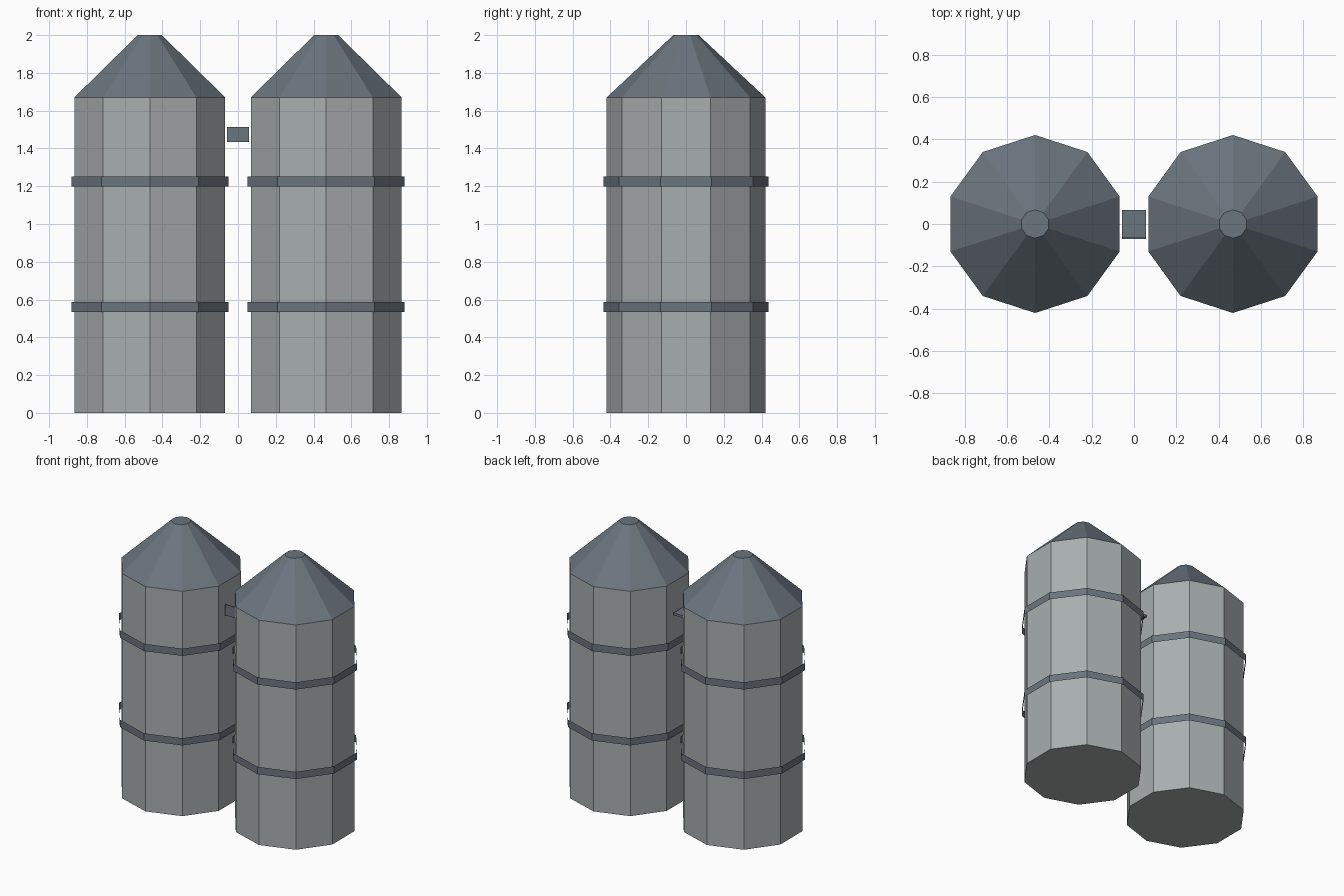
import bpy, bmesh
from math import sin, cos, pi

if "Cube" in bpy.data.objects:
    bpy.data.objects.remove(bpy.data.objects["Cube"], do_unlink=True)


def material(name, rgb):
    m = bpy.data.materials.new(name)
    m.use_nodes = True
    m.diffuse_color = (*rgb, 1)
    m.node_tree.nodes["Principled BSDF"].inputs["Base Color"].default_value = (*rgb, 1)
    return m


concrete = material("pale grey concrete", (0.39, 0.42, 0.42))
steel = material("blue grey steel", (0.147, 0.178, 0.209))

SIDES = 10
TOWER_X = 0.467
RADIUS = 0.42


def finish(name, bm, mat):
    bmesh.ops.recalc_face_normals(bm, faces=bm.faces)
    mesh = bpy.data.meshes.new(name)
    bm.to_mesh(mesh)
    bm.free()
    mesh.materials.append(mat)
    obj = bpy.data.objects.new(name, mesh)
    bpy.context.collection.objects.link(obj)
    return obj


def ring_wall(name, x, lower, upper, mat, cap_bottom=False, cap_top=False):
    """Ten-sided wall between two (radius, height) rings, a corner towards +y."""
    bm = bmesh.new()
    rings = []
    for r, z in (lower, upper):
        angles = [pi / 2 + 2 * pi * i / SIDES for i in range(SIDES)]
        rings.append([bm.verts.new((x + r * cos(a), r * sin(a), z)) for a in angles])
    low, high = rings
    for i in range(SIDES):
        j = (i + 1) % SIDES
        bm.faces.new((low[i], low[j], high[j], high[i]))
    if cap_bottom:
        bm.faces.new(low[::-1])
    if cap_top:
        bm.faces.new(high)
    return finish(name, bm, mat)


def box(name, lo, hi, mat):
    bm = bmesh.new()
    bmesh.ops.create_cube(bm, size=1)
    for v in bm.verts:
        v.co = [(a + b) / 2 + c * (b - a) for a, b, c in zip(lo, hi, v.co)]
    return finish(name, bm, mat)


# Twin silos: body, roof and two open hoops each
for side, x in (("left", TOWER_X), ("right", -TOWER_X)):
    ring_wall(side + "_silo_body", x, (RADIUS, 0), (RADIUS, 1.67), concrete, cap_bottom=True)
    ring_wall(side + "_silo_roof", x, (RADIUS, 1.67), (0.067, 2), steel, cap_top=True)
    for level, z in (("lower", 0.56), ("upper", 1.225)):
        ring_wall(f"{side}_{level}_hoop", x, (0.437, z - 0.027), (0.437, z + 0.027), steel)

# Walkway between the silos: floor slab and front guard panel
box("walkway_floor", (-0.057, -0.067, 1.433), (0.057, 0.067, 1.45), steel)
box("walkway_guard", (-0.057, -0.07, 1.433), (0.057, -0.062, 1.513), steel)
